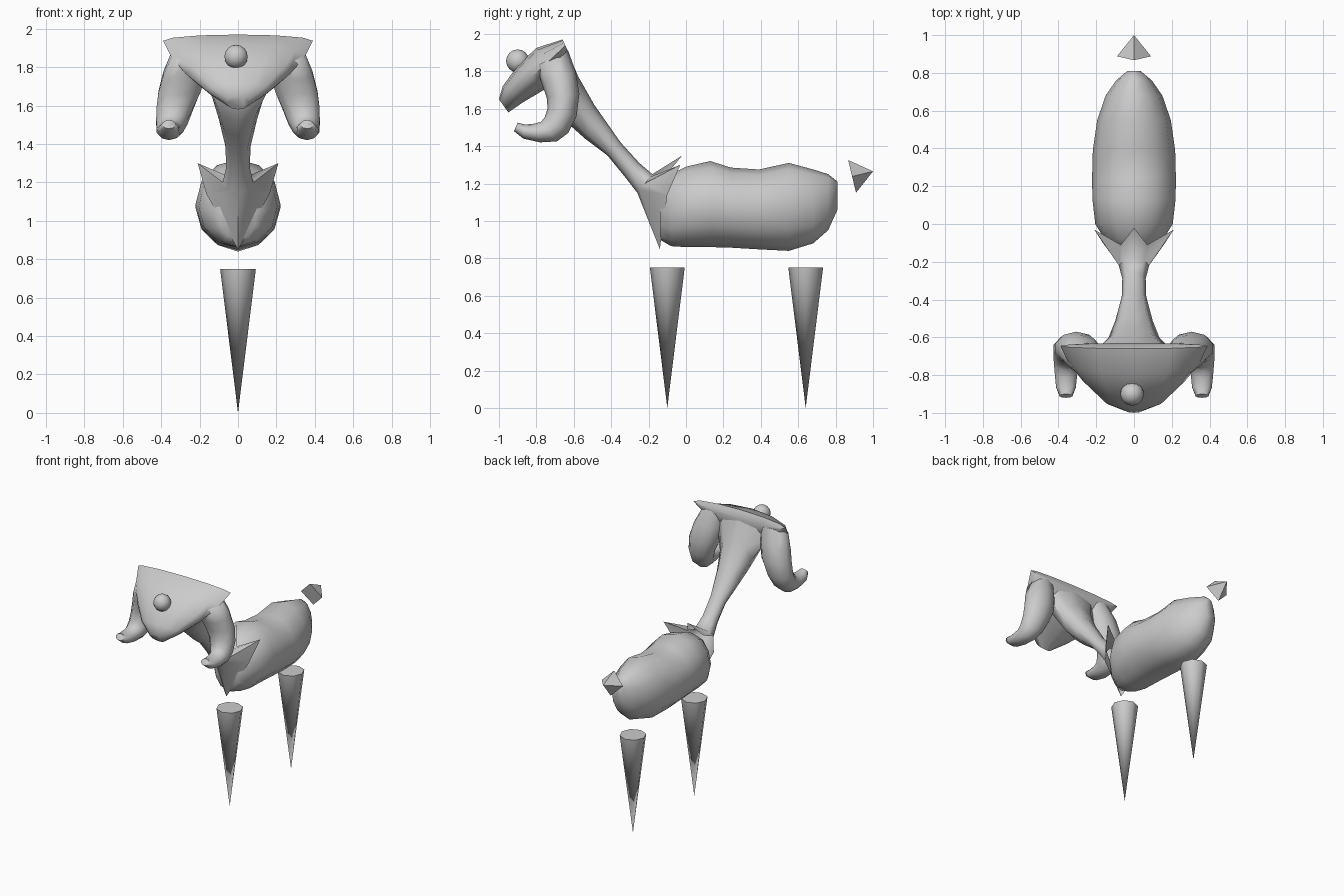
import bpy, bmesh, math
from mathutils import Vector

if "Cube" in bpy.data.objects:
    bpy.data.objects.remove(bpy.data.objects["Cube"])


def finish(name, bm, angle=50):
    bmesh.ops.recalc_face_normals(bm, faces=bm.faces[:])
    me = bpy.data.meshes.new(name)
    bm.to_mesh(me)
    bm.free()
    me.polygons.foreach_set("use_smooth", [True] * len(me.polygons))
    me.set_sharp_from_angle(angle=math.radians(angle))
    ob = bpy.data.objects.new(name, me)
    bpy.context.collection.objects.link(ob)
    return ob


def ring(n, ty, tz, by, bz, hw, cx=0.0):
    """Elliptical ring through a top and a bottom point (y, z), half width hw."""
    top, bot = Vector((cx, ty, tz)), Vector((cx, by, bz))
    mid, half = (top + bot) / 2, (top - bot) / 2
    return [mid + half * math.cos(a) + Vector((hw * math.sin(a), 0, 0))
            for a in (2 * math.pi * i / n for i in range(n))]


def loft(name, rings, angle=50, cap_end=True):
    bm = bmesh.new()
    rows = [[bm.verts.new(p) for p in r] for r in rings]
    n = len(rows[0])
    for a, b in zip(rows, rows[1:]):
        for i in range(n):
            j = (i + 1) % n
            bm.faces.new((a[i], a[j], b[j], b[i]))
    bm.faces.new(rows[0])
    if cap_end:
        bm.faces.new(rows[-1])
    return finish(name, bm, angle)


# Body: upright rings (y, bottom z, top z, half width)
body = [(-0.14, 0.90, 1.20, 0.10), (-0.08, 0.865, 1.25, 0.155), (0.0, 0.86, 1.29, 0.205),
        (0.13, 0.86, 1.32, 0.22), (0.24, 0.857, 1.285, 0.222), (0.39, 0.848, 1.275, 0.218),
        (0.55, 0.84, 1.31, 0.195), (0.68, 0.88, 1.275, 0.15), (0.76, 0.95, 1.25, 0.095),
        (0.81, 1.06, 1.21, 0.035)]
loft("body", [ring(12, y, t, y, b, w) for y, b, t, w in body], 75)

# Neck ending in a jagged collar that lies over the shoulders
neck = [(-0.645, 1.93, -0.73, 1.69, 0.22), (-0.575, 1.77, -0.63, 1.52, 0.135),
        (-0.49, 1.62, -0.54, 1.44, 0.10), (-0.35, 1.42, -0.42, 1.35, 0.065),
        (-0.25, 1.31, -0.33, 1.24, 0.062), (-0.18, 1.25, -0.26, 1.15, 0.08)]
right = [(0.07, -0.11, 1.24), (0.21, -0.03, 1.30), (0.165, -0.10, 1.14)]
collar = ([(0, -0.02, 1.35)] + right + [(0, -0.14, 0.85)]
          + [(-x, y, z) for x, y, z in reversed(right)])
loft("neck", [ring(8, *r) for r in neck] + [[Vector(p) for p in collar]], 60, cap_end=False)

# Wedge-shaped head, wide at the back and narrowing to the muzzle
head = [(-0.66, 1.97, -0.63, 1.905, 0.39), (-0.80, 1.925, -0.66, 1.79, 0.35),
        (-0.90, 1.83, -0.76, 1.70, 0.272), (-0.98, 1.72, -0.87, 1.635, 0.165),
        (-1.0, 1.65, -0.95, 1.58, 0.06)]
loft("head", [ring(12, *r) for r in head], 60)

# Ball on the forehead
bm = bmesh.new()
bmesh.ops.create_uvsphere(bm, u_segments=14, v_segments=8, radius=0.062)
bmesh.ops.translate(bm, verts=bm.verts[:], vec=(-0.01, -0.90, 1.855))
finish("forehead_ball", bm, 80)

# Curled horns: (outer y, z, inner y, z, half width, centre x)
horn = [(-0.63, 1.91, -0.80, 1.83, 0.10, 0.25), (-0.59, 1.80, -0.77, 1.73, 0.115, 0.28),
        (-0.57, 1.68, -0.745, 1.66, 0.115, 0.305), (-0.585, 1.56, -0.74, 1.60, 0.10, 0.33),
        (-0.63, 1.47, -0.755, 1.555, 0.085, 0.345), (-0.69, 1.425, -0.775, 1.53, 0.072, 0.355),
        (-0.78, 1.42, -0.81, 1.52, 0.062, 0.36), (-0.87, 1.44, -0.86, 1.515, 0.055, 0.36),
        (-0.92, 1.48, -0.90, 1.525, 0.035, 0.36)]
for side, s in (("left", -1), ("right", 1)):
    loft(f"{side}_horn", [ring(10, a, b, c, d, w, s * x) for a, b, c, d, w, x in horn], 70)


def cone(name, sides, base, tip, radius, angle=50, spin=0.0):
    base, tip = Vector(base), Vector(tip)
    axis = tip - base
    u = Vector((1, 0, 0))
    v = axis.cross(u).normalized()
    bm = bmesh.new()
    vs = []
    for i in range(sides):
        a = 2 * math.pi * i / sides + spin
        vs.append(bm.verts.new(base + radius * (u * math.cos(a) + v * math.sin(a))))
    t = bm.verts.new(tip)
    bm.faces.new(vs)
    for i in range(sides):
        bm.faces.new((vs[i], vs[(i + 1) % sides], t))
    return finish(name, bm, angle)


# Two spike legs on the centre line, floating tail pyramid
for name, y in (("front_leg", -0.10), ("back_leg", 0.64)):
    cone(name, 8, (0, y, 0.75), (0, y, 0.0), 0.093)
cone("tail", 4, (0, 0.888, 1.238), (0, 1.0, 1.265), 0.09)
